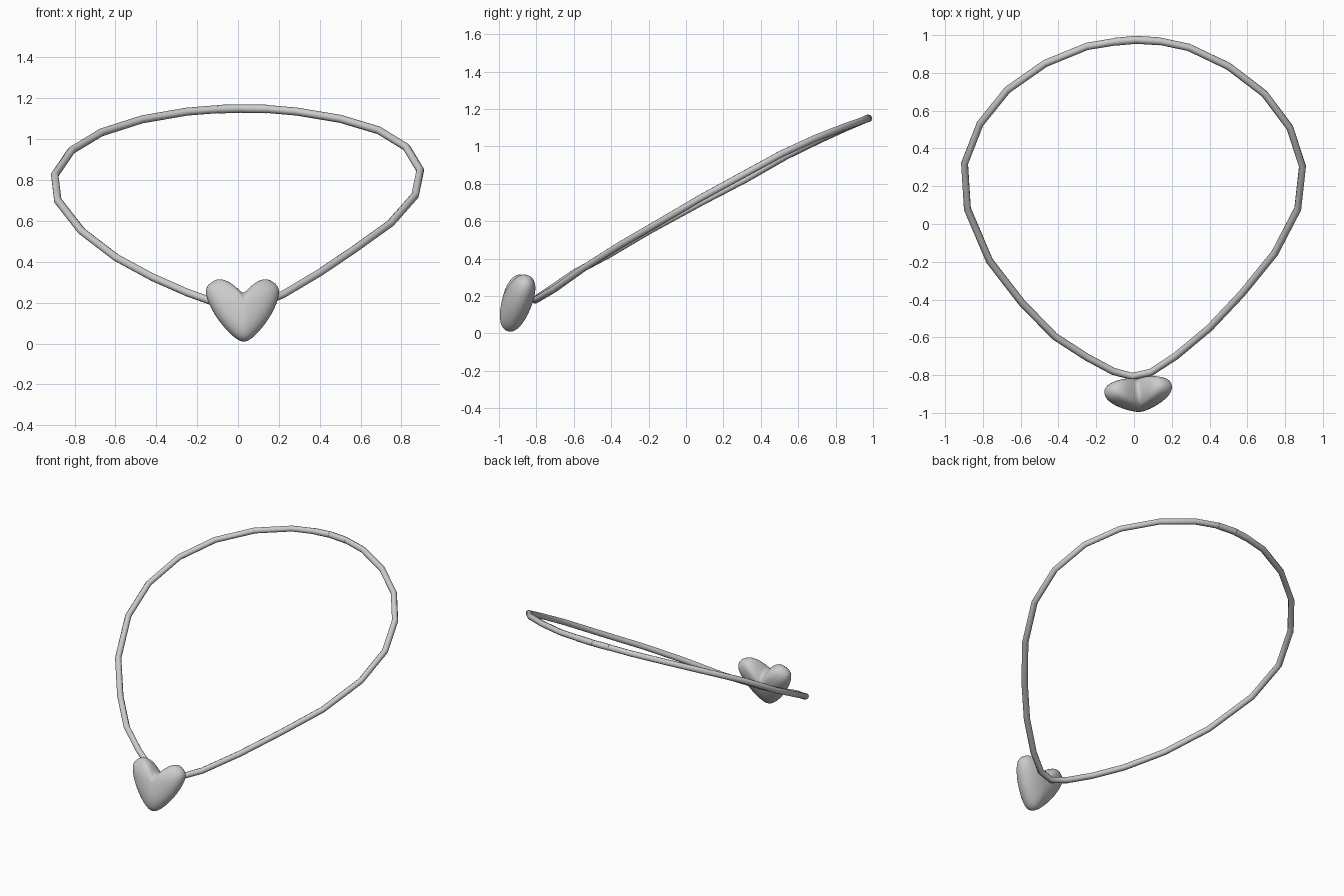
import bpy, bmesh, math
from mathutils import Vector, Matrix

if "Cube" in bpy.data.objects:
    bpy.data.objects.remove(bpy.data.objects["Cube"])


def tube(name, pts, radius, cyclic):
    """Straight-segment tube along a path, turned into a mesh."""
    cu = bpy.data.curves.new(name, 'CURVE')
    cu.dimensions = '3D'
    cu.bevel_depth = radius
    cu.bevel_resolution = 2
    cu.use_fill_caps = not cyclic
    sp = cu.splines.new('POLY')
    sp.points.add(len(pts) - 1)
    for p, co in zip(sp.points, pts):
        p.co = (*co, 1)
    sp.use_cyclic_u = cyclic
    ob = bpy.data.objects.new(name, cu)
    bpy.context.collection.objects.link(ob)
    bpy.ops.object.select_all(action='DESELECT')
    ob.select_set(True)
    bpy.context.view_layer.objects.active = ob
    bpy.ops.object.convert(target='MESH')
    bpy.ops.object.shade_smooth_by_angle(angle=math.radians(50))
    return bpy.context.object


# Cord loop, clockwise from the back clasp seen from above
path = [
    (.01, .975, 1.15), (.14, .967, 1.148), (.29, .935, 1.135), (.50, .835, 1.10),
    (.69, .69, 1.043), (.825, .51, .96), (.892, .305, .848), (.867, .08, .725),
    (.745, -.155, .587), (.57, -.37, .462), (.40, -.55, .347), (.22, -.70, .24),
    (.09, -.785, .19), (-.01, -.807, .178), (-.11, -.78, .20), (-.25, -.705, .25),
    (-.42, -.595, .325), (-.595, -.415, .42), (-.765, -.195, .55),
    (-.882, .08, .70), (-.897, .32, .825), (-.815, .53, .945), (-.67, .71, 1.033),
    (-.47, .85, 1.097), (-.25, .94, 1.135), (-.10, .965, 1.147)]
tube("cord", path, .0195, True)

# Two clasp sleeves meeting at the back
tube("clasp_right", [(.013, .975, 1.15), (.14, .967, 1.148)], .021, False)
tube("clasp_left", [(.009, .975, 1.15), (-.10, .965, 1.147)], .021, False)

# Heart outline: right half from tip to notch, mirrored
half = [(0, 0), (.05, .026), (.108, .092), (.15, .16), (.178, .23), (.176, .282),
        (.128, .318), (.078, .308), (.036, .275), (0, .245)]
ctrl = [Vector(p) for p in half + [(-x, z) for x, z in half[-2:0:-1]]]
outline = []
n = len(ctrl)
for i in range(n):
    a, b, c, d = (ctrl[(i + k) % n] for k in (-1, 0, 1, 2))
    for t in (0, .25, .5, .75):
        outline.append(.5 * (2 * b + (c - a) * t + (2 * a - 5 * b + 4 * c - d) * t * t
                             + (3 * b - a - 3 * c + d) * t ** 3))

# Puffed heart: rings shrinking to a pole at the front and back
centre, depth, steps = Vector((0, .178)), .08, 10
bm = bmesh.new()
rings = []
for k in range(-steps + 1, steps):
    ang = math.pi / 2 * k / steps
    y = depth * math.copysign(abs(math.sin(ang)) ** .88, ang) if k else 0
    ring = []
    for p in outline:
        q = centre + (p - centre) * math.cos(ang)
        ring.append(bm.verts.new((q.x, y, q.y - .16)))
    rings.append(ring)
m = len(outline)
for r0, r1 in zip(rings, rings[1:]):
    for i in range(m):
        j = (i + 1) % m
        bm.faces.new((r0[i], r0[j], r1[j], r1[i]))
for ring, y in ((rings[0], -depth), (rings[-1], depth)):
    pole = bm.verts.new((0, y, centre.y - .16))
    for i in range(m):
        bm.faces.new((ring[i], ring[(i + 1) % m], pole))
for _ in range(3):
    bmesh.ops.smooth_vert(bm, verts=bm.verts, factor=.4,
                          use_axis_x=True, use_axis_y=True, use_axis_z=True)
bmesh.ops.recalc_face_normals(bm, faces=bm.faces)
# Lean the lobes back and turn slightly
bm.transform(Matrix.Translation((.025, -.906, .162))
             @ Matrix.Rotation(math.radians(6), 4, 'Z')
             @ Matrix.Rotation(math.radians(-18), 4, 'X'))
for f in bm.faces:
    f.smooth = True
me = bpy.data.meshes.new("heart_pendant")
bm.to_mesh(me)
bm.free()
heart = bpy.data.objects.new("heart_pendant", me)
bpy.context.collection.objects.link(heart)
